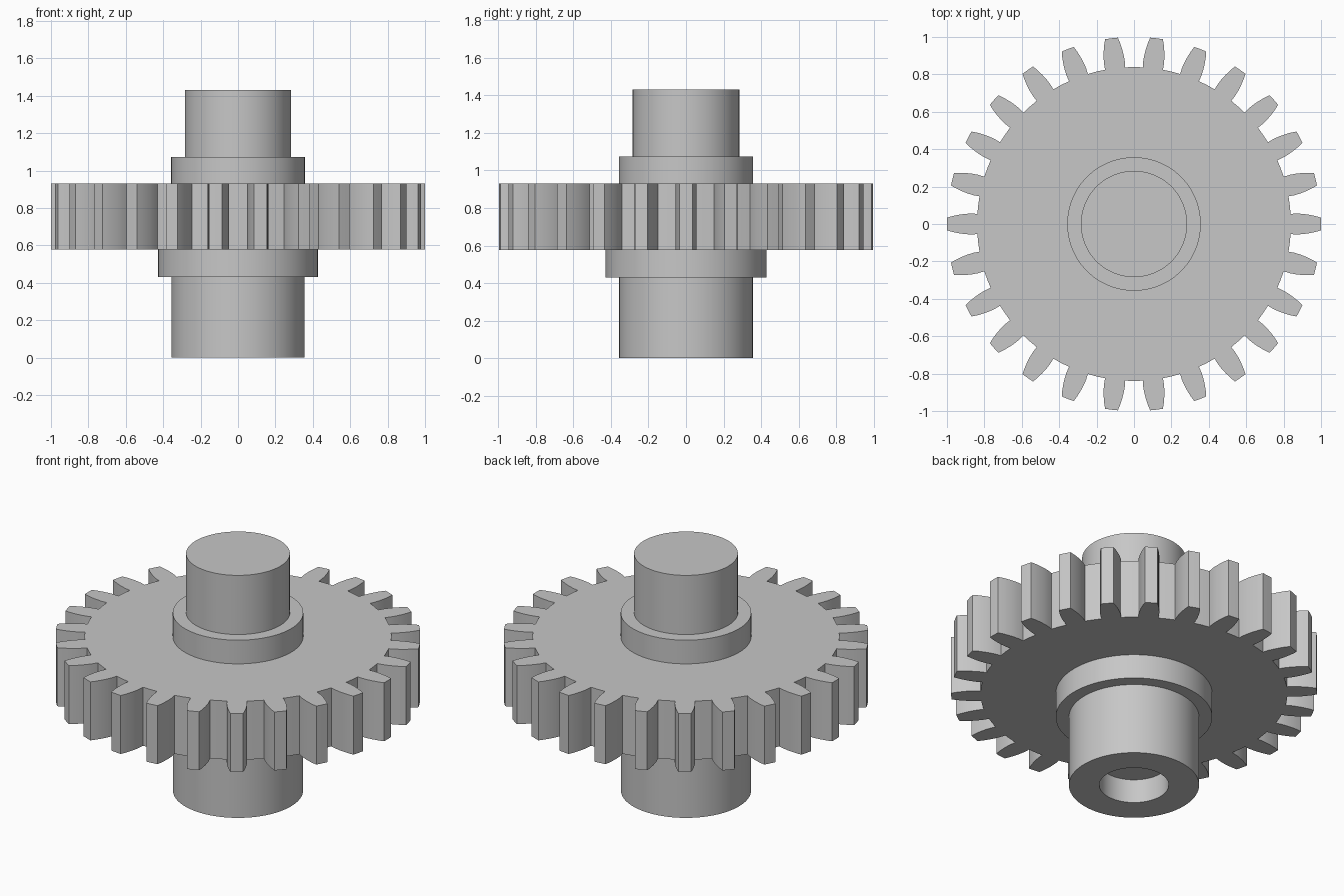
import bpy, bmesh
from math import sin, cos, tau, radians, asin

cube = bpy.data.objects.get("Cube")
if cube:
    bpy.data.objects.remove(cube, do_unlink=True)

steel = bpy.data.materials.new("grey steel")
steel.use_nodes = True
GREY = (0.57, 0.57, 0.57, 1)
steel.diffuse_color = GREY
steel.node_tree.nodes["Principled BSDF"].inputs["Base Color"].default_value = GREY

TEETH = 26
ROOT, BOTTOM, TOP = 0.839, 0.577, 0.93


def finish(name, bm):
    """Turn a bmesh into a smooth object with sharp creases."""
    bmesh.ops.recalc_face_normals(bm, faces=bm.faces)
    mesh = bpy.data.meshes.new(name)
    bm.to_mesh(mesh)
    bm.free()
    mesh.materials.append(steel)
    obj = bpy.data.objects.new(name, mesh)
    bpy.context.collection.objects.link(obj)
    bpy.ops.object.select_all(action='DESELECT')
    obj.select_set(True)
    bpy.context.view_layer.objects.active = obj
    bpy.ops.object.shade_smooth_by_angle(angle=radians(25))


def lathe(name, profile, steps=96):
    """Spin a (radius, z) profile around the vertical axis."""
    bm = bmesh.new()
    verts = [bm.verts.new((r, 0, z)) for r, z in profile]
    edges = [bm.edges.new(pair) for pair in zip(verts, verts[1:])]
    bmesh.ops.spin(bm, geom=verts + edges, cent=(0, 0, 0), axis=(0, 0, 1),
                   angle=tau, steps=steps, use_merge=True)
    bmesh.ops.remove_doubles(bm, verts=bm.verts, dist=1e-5)
    finish(name, bm)


# Gear wheel: one tooth flank (radius, half width), mirrored and repeated
flank = [(ROOT, 0.054), (0.873, 0.056), (0.905, 0.054), (0.935, 0.05),
         (0.97, 0.043), (1.0, 0.034)]
side = [(r, asin(w / r)) for r, w in flank]
tooth = [(r, -a) for r, a in side] + [(1.0, 0)] + [(r, a) for r, a in reversed(side)]
valley = tau / TEETH / 2

bm = bmesh.new()
outline = []
for i in range(TEETH):
    for r, a in tooth + [(ROOT, valley)]:
        t = a + i * tau / TEETH
        outline.append(bm.verts.new((r * cos(t), r * sin(t), BOTTOM)))
face = bm.faces.new(outline)
extruded = bmesh.ops.extrude_face_region(bm, geom=[face], use_keep_orig=True)
raised = [v for v in extruded["geom"] if isinstance(v, bmesh.types.BMVert)]
bmesh.ops.translate(bm, verts=raised, vec=(0, 0, TOP - BOTTOM))
finish("gear_wheel", bm)

# Lower hub: blind bore, shaft and collar, seated slightly inside the wheel
lathe("lower_shaft_and_collar", [
    (0, 0.143), (0.19, 0.143), (0.19, 0), (0.356, 0),
    (0.356, 0.43), (0.428, 0.43), (0.428, BOTTOM + 0.02)])

# Upper hub: collar and solid shaft
lathe("upper_shaft_and_collar", [
    (0.357, TOP - 0.02), (0.357, 1.073), (0.284, 1.073),
    (0.284, 1.43), (0, 1.43)])
